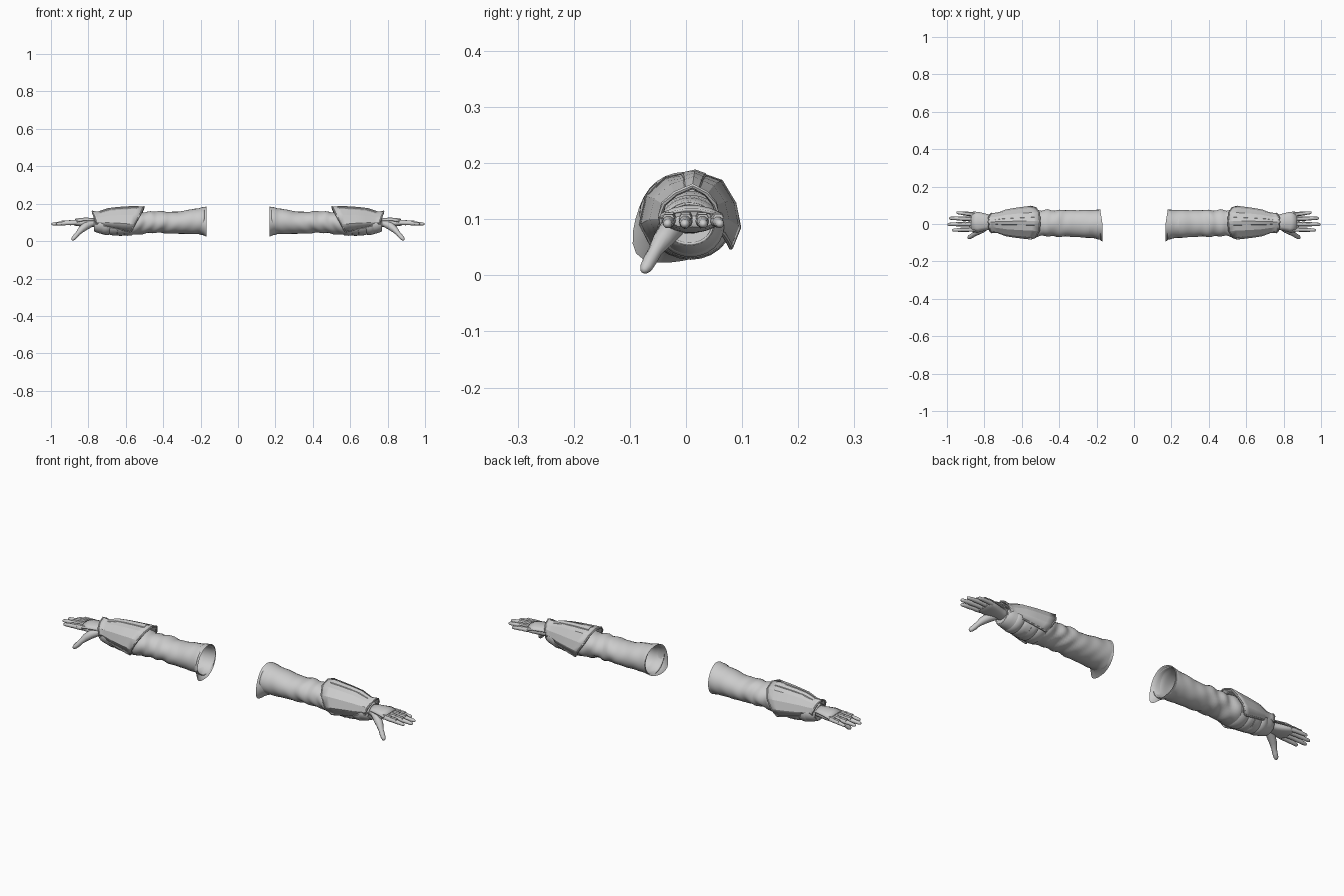
import bpy, bmesh, math
from mathutils import Vector

if "Cube" in bpy.data.objects:
    bpy.data.objects.remove(bpy.data.objects["Cube"])

grey = bpy.data.materials.new("light grey")
grey.diffuse_color = (0.6, 0.6, 0.6, 1)
grey.use_nodes = True
grey.node_tree.nodes["Principled BSDF"].inputs["Base Color"].default_value = grey.diffuse_color


def finish(name, bm, angle=35, subsurf=0, solid=0):
    """Turn a bmesh into a smooth-shaded part, mirrored to the other arm."""
    bmesh.ops.recalc_face_normals(bm, faces=bm.faces)
    me = bpy.data.meshes.new(name)
    bm.to_mesh(me)
    bm.free()
    ob = bpy.data.objects.new(name, me)
    bpy.context.collection.objects.link(ob)
    me.materials.append(grey)
    if solid:
        m = ob.modifiers.new("thickness", 'SOLIDIFY')
        m.thickness, m.offset = solid, 0
    if subsurf:
        m = ob.modifiers.new("smooth", 'SUBSURF')
        m.levels = m.render_levels = subsurf
    ob.modifiers.new("other_arm", 'MIRROR').use_mirror_merge = False
    bpy.ops.object.select_all(action='DESELECT')
    ob.select_set(True)
    bpy.context.view_layer.objects.active = ob
    bpy.ops.object.shade_smooth_by_angle(angle=math.radians(angle))
    return ob


def loft(bm, rings, closed=True, caps=True):
    """Skin a list of point rings."""
    vs = [[bm.verts.new(p) for p in r] for r in rings]
    n = len(vs[0])
    for a, b in zip(vs, vs[1:]):
        for i in range(n if closed else n - 1):
            j = (i + 1) % n
            bm.faces.new((a[i], a[j], b[j], b[i]))
    if caps:
        bm.faces.new(vs[0])
        bm.faces.new(vs[-1])


def lerp_table(table, x):
    """Smoothly interpolate rows of (x, values...)."""
    for a, b in zip(table, table[1:]):
        if x <= b[0]:
            t = max(0, (x - a[0]) / (b[0] - a[0]))
            t = t * t * (3 - 2 * t)
            return [p + (q - p) * t for p, q in zip(a[1:], b[1:])]
    return table[-1][1:]


def oval(x, y, z, ry, rz, n=12, power=1.0):
    out = []
    for i in range(n):
        c, s = math.cos(math.tau * i / n), math.sin(math.tau * i / n)
        out.append((x, y + ry * math.copysign(abs(c) ** power, c),
                    z + rz * math.copysign(abs(s) ** power, s)))
    return out


def tube(bm, pts, radii, n=8, flat=1.0):
    """Tapered tube with rounded ends along a path."""
    pts = [Vector(p) for p in pts]
    rings = []
    for i, p in enumerate(pts):
        d = (pts[min(i + 1, len(pts) - 1)] - pts[max(i - 1, 0)]).normalized()
        side = d.cross(Vector((0, 0, 1)))
        side = side.normalized() if side.length > 0.01 else Vector((0, 1, 0))
        up = side.cross(d)
        rings.append([p + radii[i] * (side * math.cos(a) + up * flat * math.sin(a))
                      for a in [math.tau * k / n for k in range(n)]])
    loft(bm, rings)


# Sleeve: rows of x, centre y, centre z, half width, half height
SLEEVE = [(0.18, -0.003, 0.107, 0.078, 0.073), (0.22, 0.0, 0.105, 0.073, 0.066),
          (0.34, 0.003, 0.098, 0.069, 0.056), (0.42, 0.004, 0.102, 0.069, 0.056),
          (0.48, 0.004, 0.100, 0.067, 0.055), (0.55, 0.006, 0.095, 0.072, 0.060),
          (0.62, 0.008, 0.090, 0.064, 0.055), (0.70, 0.008, 0.088, 0.050, 0.046),
          (0.77, 0.006, 0.092, 0.042, 0.036)]
N = 28
rings = []
for k in range(61):
    x = 0.18 + 0.59 * k / 60
    y, z, ry, rz = lerp_table(SLEEVE, x)
    ring = []
    for i in range(N):
        a = math.tau * i / N
        # cloth folds, strongest around the elbow
        amp = 0.01 + 0.045 * math.exp(-((x - 0.47) / 0.09) ** 2)
        f = 1 + amp * (math.sin(95 * x + 2 * math.sin(a) + 1.5 * math.cos(2 * a))
                       + 0.6 * math.sin(57 * x - 3 * a))
        ring.append((x, y + ry * f * math.cos(a), z + rz * f * math.sin(a)))
    rings.append(ring)
bm = bmesh.new()
loft(bm, rings, caps=False)
finish("sleeve", bm, 60, solid=0.004)

# Flared cuff, drawn out into a point low at the front
bm = bmesh.new()
rings = []
for x, grow, point in ((0.20, 1.0, 0), (0.185, 1.03, 0.3), (0.168, 1.06, 1.0), (0.173, 1.0, 0.9),
                       (0.19, 0.93, 0.2), (0.24, 0.9, 0)):
    ring = []
    for i in range(N):
        a = math.tau * i / N
        w = max(0, math.cos(a - math.radians(222))) ** 4 * point
        ring.append((x + 0.013 * max(0, math.cos(a)) * point,
                     -0.002 + 0.076 * grow * math.cos(a) - 0.024 * w,
                     max(0.022, 0.107 + 0.073 * grow * math.sin(a) - 0.02 * w)))
    rings.append(ring)
loft(bm, rings, caps=False)
finish("cuff", bm, 50)

# Overlapping wraps under the forearm
bm = bmesh.new()
for x0, x1, grow in ((0.555, 0.61, 1.08), (0.60, 0.645, 1.10), (0.635, 0.69, 1.13),
                     (0.68, 0.725, 1.17), (0.715, 0.765, 1.16)):
    rings = []
    for t, g in ((0, 0.92), (0.1, 1.0), (0.5, 1.03), (0.9, 1.0), (1, 0.92)):
        x = x0 + (x1 - x0) * t
        y, z, ry, rz = lerp_table(SLEEVE, x)
        ring = oval(x, y, z, ry * grow * g, rz * grow * g, 24)
        rings.append([(px - 0.12 * (pz - 0.09), py, pz) for px, py, pz in ring])
    loft(bm, rings)
finish("forearm_wraps", bm, 40)

# Bracer: faceted shell, open underneath, slanted at the elbow
ELBOW = [(0.575, -0.058, 0.05), (0.552, -0.080, 0.09), (0.525, -0.070, 0.14), (0.508, -0.036, 0.172),
         (0.503, 0.016, 0.183), (0.508, 0.062, 0.167), (0.525, 0.086, 0.127),
         (0.552, 0.094, 0.085), (0.575, 0.080, 0.05)]
WRIST = [(0.757, -0.045, 0.090), (0.760, -0.049, 0.105), (0.768, -0.043, 0.130), (0.775, -0.020, 0.150),
         (0.778, 0.012, 0.164), (0.775, 0.038, 0.150), (0.768, 0.054, 0.130),
         (0.760, 0.060, 0.105), (0.757, 0.055, 0.090)]


def shell(t, grow=1.0):
    """Bracer section, waisted just before the flared wrist edge."""
    pinch = 1 - 0.16 * math.exp(-((t - 0.88) / 0.12) ** 2) + 0.04 * math.sin(math.pi * t)
    out = []
    for a, b in zip(ELBOW, WRIST):
        p = Vector(a).lerp(Vector(b), t)
        c = Vector((p.x, 0.006, 0.09))
        out.append(c + (p - c) * pinch * grow)
    return out


bm = bmesh.new()
loft(bm, [shell(t) for t in (0, 0.15, 0.4, 0.65, 0.85, 0.94, 1)], closed=False, caps=False)
finish("bracer", bm, 18, solid=0.006)

# Raised rib along the top of the bracer
bm = bmesh.new()
rings = []
for t in (0.1, 0.3, 0.5, 0.7, 0.88):
    s, o = shell(t), shell(t, 1.07)
    mid, top = s[4], o[4]
    rings.append([mid.lerp(s[3], 0.5), top.lerp(o[3], 0.4), top,
                  top.lerp(o[5], 0.4), mid.lerp(s[5], 0.5)])
loft(bm, rings)
finish("bracer_rib", bm, 18)

# Rolled trim on the bracer edges
bm = bmesh.new()
for path in (shell(0), shell(1), [shell(k / 8)[0] for k in range(9)],
             [shell(k / 8)[-1] for k in range(9)]):
    tube(bm, path, [0.0045] * len(path), 6)
finish("bracer_trim", bm, 50)

# Palm
bm = bmesh.new()
loft(bm, [oval(*r, 14, 0.8) for r in ((0.74, 0.006, 0.095, 0.030, 0.024), (0.78, 0.006, 0.096, 0.032, 0.021),
                                      (0.82, 0.008, 0.096, 0.045, 0.021), (0.86, 0.012, 0.097, 0.051, 0.017),
                                      (0.885, 0.012, 0.096, 0.050, 0.012))])
finish("palm", bm, 50, subsurf=1)

# Fingers: base y, tip y, tip x, radius
FINGERS = [(-0.029, -0.033, 0.972, 0.0115), (0.000, -0.002, 0.998, 0.012),
           (0.028, 0.031, 0.990, 0.0115), (0.052, 0.061, 0.950, 0.0105)]
bm = bmesh.new()
for y0, y1, tip, r in FINGERS:
    pts, rad = [], []
    for t, s in ((0, 0.9), (0.25, 1.05), (0.4, 0.9), (0.6, 0.95), (0.75, 0.8),
                 (0.92, 0.72), (0.98, 0.5), (1, 0.15)):
        pts.append((0.862 + (tip - 0.862) * t, y0 + (y1 - y0) * t, 0.097 - 0.006 * t * t))
        rad.append(r * s)
    tube(bm, pts, rad, 10)
finish("fingers", bm, 50)

# Thumb
bm = bmesh.new()
tube(bm, [(0.785, -0.012, 0.092), (0.815, -0.028, 0.080), (0.838, -0.042, 0.062), (0.855, -0.055, 0.043),
          (0.868, -0.064, 0.027), (0.880, -0.071, 0.014), (0.886, -0.075, 0.008), (0.888, -0.076, 0.006)],
     [0.017, 0.021, 0.018, 0.0125, 0.0125, 0.011, 0.007, 0.002], 10)
finish("thumb", bm, 50)

# Armour plate across the back of the hand
bm = bmesh.new()
rings = []
for x, w, z in ((0.765, 0.034, 0.122), (0.80, 0.043, 0.123), (0.84, 0.053, 0.123), (0.872, 0.056, 0.117)):
    rings.append([(x - 0.012 * abs(u) ** 2, 0.010 + w * u, z - 0.014 * u * u)
                  for u in (-1, -0.6, -0.2, 0.2, 0.6, 1)])
loft(bm, rings, closed=False, caps=False)
finish("hand_plate", bm, 20, solid=0.005)

# Stepped angular plates over the fingers
bm = bmesh.new()
for y0, y1, tip, r in FINGERS:
    for t0, t1, lift in ((-0.15, 0.30, 0.006), (0.27, 0.60, 0.003)):
        rings = []
        for t, s in ((t0, 1.0), (t1, 0.9)):
            x, y = 0.862 + (tip - 0.862) * t, y0 + (y1 - y0) * t
            z = 0.097 + lift
            rings.append([(x, y + 1.1 * r * s * u, z + r * s * v)
                          for u, v in ((-1, 0.1), (-0.6, 0.85), (0.6, 0.85), (1, 0.1))])
        loft(bm, rings)
finish("finger_plates", bm, 20)
